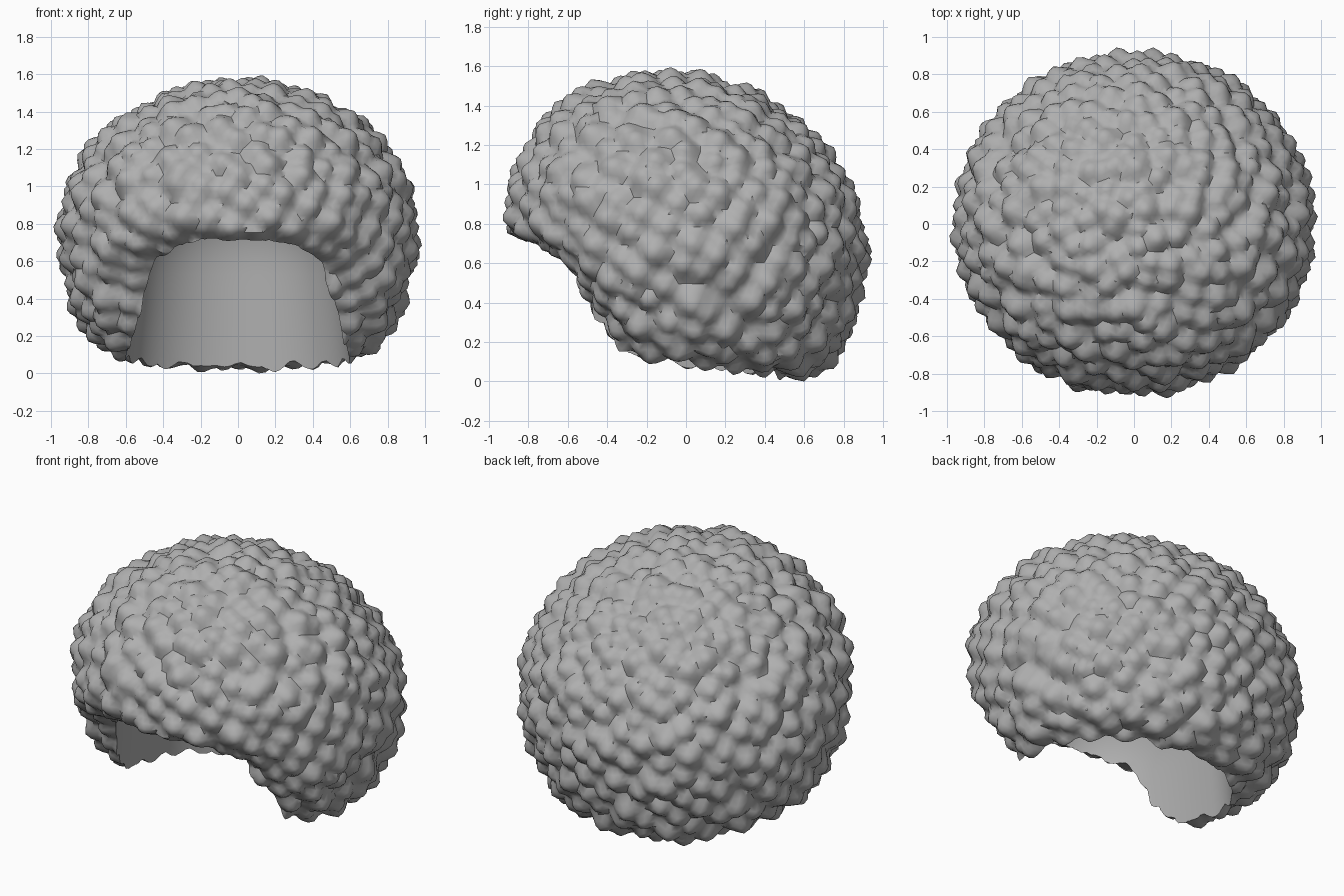
import bpy, bmesh, math, random
from mathutils import Vector, kdtree

if "Cube" in bpy.data.objects:
    bpy.data.objects.remove(bpy.data.objects["Cube"])
random.seed(4)

grey = bpy.data.materials.new("hair grey")
grey.use_nodes = True
colour = (0.43, 0.43, 0.43, 1)
grey.diffuse_color = colour
grey.node_tree.nodes["Principled BSDF"].inputs["Base Color"].default_value = colour

CENTRE = Vector((0, 0, 0.77))
# Trimming planes: (normal, distance from the centre)
FRINGE = (Vector((0, -0.42, -0.9)).normalized(), 0.37)
LOCKS = (Vector((0, -0.86, -0.5)).normalized(), 0.57)
HEM = (Vector((0, -0.1, -1)).normalized(), 0.645)


def make_object(name, bm):
    mesh = bpy.data.meshes.new(name)
    bmesh.ops.recalc_face_normals(bm, faces=bm.faces)
    bm.to_mesh(mesh)
    bm.free()
    mesh.materials.append(grey)
    obj = bpy.data.objects.new(name, mesh)
    bpy.context.collection.objects.link(obj)
    return obj


def base_point(d):
    """Point on the smooth hair volume in direction d."""
    rz = 0.765 if d.z > 0 else 0.97
    lean = d.z + 0.12 * d.y
    ball = ((d.x / 0.915) ** 2 + (d.y / 0.87) ** 2 + (lean / rz) ** 2) ** 0.5
    fringe, locks, hem = (max(0, d.dot(n)) / dist for n, dist in (FRINGE, LOCKS, HEM))
    inverse = (ball, min(fringe, locks), hem)
    return CENTRE + d / sum(v ** 14 for v in inverse) ** (1 / 14)


# Curl centres, spread evenly with jitter
count = 560
curls = kdtree.KDTree(count)
heights = []
for i in range(count):
    z = 1 - 2 * (i + 0.5) / count
    a = i * math.pi * (3 - math.sqrt(5))
    r = math.sqrt(1 - z * z)
    jitter = Vector([random.uniform(-0.04, 0.04) for _ in range(3)])
    d = (Vector((r * math.cos(a), r * math.sin(a), z)) + jitter).normalized()
    curls.insert(base_point(d), i)
    heights.append(random.uniform(0.05, 0.085))
curls.balance()

# Hair: a sphere shaped to the volume, with a blunt cone at every curl
bm = bmesh.new()
bmesh.ops.create_icosphere(bm, subdivisions=6, radius=1)
for v in bm.verts:
    d = v.co.normalized()
    p = base_point(d)
    bump = max(heights[i] - 0.9 * (math.hypot(dist, 0.02) - 0.02)
               for _, i, dist in curls.find_n(p, 4))
    v.co = p + d * max(bump, -0.01)
hair = make_object("curly_hair", bm)

# Head hollow: stacked rings, long and squarish towards the face, domed on top
bm = bmesh.new()
rings, sides = 28, 64
previous = None
for k in range(rings):
    t = k / (rings - 1)
    z = -0.3 + 1.42 * math.sin(t * math.pi / 2)
    s = max(0.02, 1 - (max(0, z - 0.55) / 0.58) ** 2.3) ** 0.5
    width = s * (0.61 - 0.1 * max(0, z))
    ring = []
    for j in range(sides):
        a = 2 * math.pi * j / sides
        c, n = math.cos(a), math.sin(a)
        depth, power = (0.5, 1) if n > 0 else (0.84, 0.8)
        x = math.copysign(abs(c) ** power, c) * width
        y = math.copysign(abs(n) ** power, n) * depth * s
        ring.append(bm.verts.new((x, y, z)))
    if previous:
        for j in range(sides):
            n = (j + 1) % sides
            bm.faces.new((previous[j], previous[n], ring[n], ring[j]))
    else:
        bm.faces.new(ring[::-1])
    previous = ring
bm.faces.new(previous)
hollow = make_object("head_hollow_cutter", bm)
hollow.hide_render = True

cut = hair.modifiers.new("head hollow", 'BOOLEAN')
cut.operation = 'DIFFERENCE'
cut.solver = 'EXACT'
cut.object = hollow
bpy.context.view_layer.objects.active = hair
hair.select_set(True)
bpy.ops.object.modifier_apply(modifier=cut.name)
bpy.data.objects.remove(hollow)

# Stand the hair on the ground
lowest = min(v.co.z for v in hair.data.vertices)
for v in hair.data.vertices:
    v.co.z -= lowest

bpy.ops.object.shade_smooth_by_angle(angle=math.radians(45))
